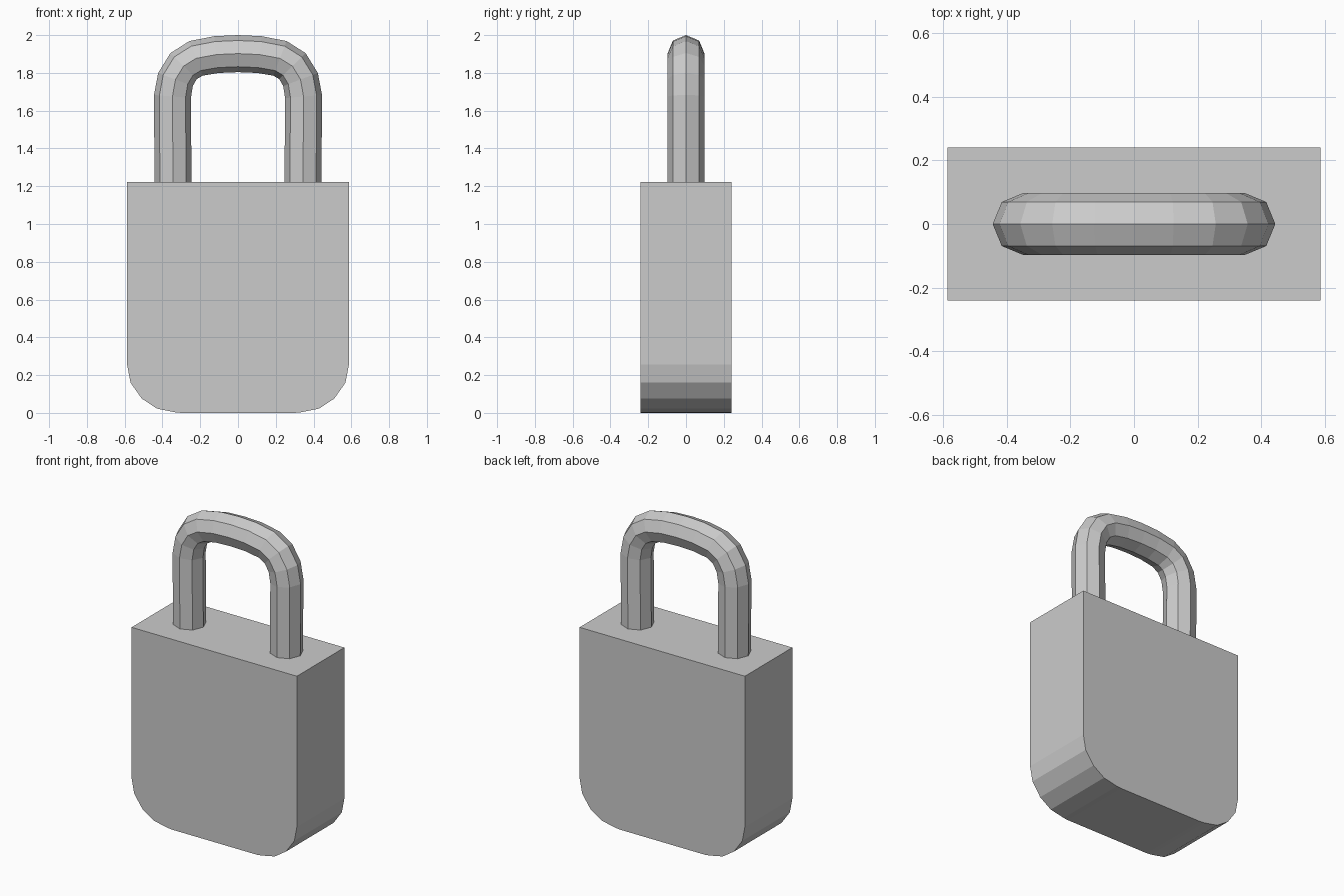
import bpy, bmesh
from math import cos, sin, pi
from mathutils import Vector

if "Cube" in bpy.data.objects:
    bpy.data.objects.remove(bpy.data.objects["Cube"])


def finish(bm, name):
    bmesh.ops.recalc_face_normals(bm, faces=bm.faces)
    mesh = bpy.data.meshes.new(name)
    bm.to_mesh(mesh)
    bm.free()
    obj = bpy.data.objects.new(name, mesh)
    bpy.context.collection.objects.link(obj)
    return obj


def mirrored(half):
    """Complete a left-hand run of (x, z) points with its right-hand mirror."""
    return half + [(-x, z) for x, z in reversed(half) if x != 0]


# Body: slab with rounded bottom corners, extruded front to back
outline = mirrored([(-0.587, 1.222), (-0.587, 0.255), (-0.569, 0.16),
                    (-0.51, 0.076), (-0.43, 0.023), (-0.332, 0.003), (-0.3, 0.0)])
bm = bmesh.new()
front = bm.faces.new([bm.verts.new((x, -0.241, z)) for x, z in outline])
ext = bmesh.ops.extrude_face_region(bm, geom=[front], use_keep_orig=True)
verts = [g for g in ext["geom"] if isinstance(g, bmesh.types.BMVert)]
bmesh.ops.translate(bm, verts=verts, vec=(0, 0.482, 0))
finish(bm, "lock_body")

# Shackle: octagonal bar swept along an arch
path = [Vector((x, 0, z)) for x, z in mirrored(
    [(-0.344, 1.21), (-0.347, 1.675), (-0.331, 1.765), (-0.288, 1.836),
     (-0.222, 1.877), (-0.114, 1.897), (0, 1.902)])]
SIDES, RADIUS = 8, 0.098
bm = bmesh.new()
rings = []
for i, p in enumerate(path):
    before = (p - path[i - 1]).normalized() if i else Vector((0, 0, 1))
    after = (path[i + 1] - p).normalized() if i < len(path) - 1 else Vector((0, 0, -1))
    t = (before + after).normalized()
    outward = Vector((-t.z, 0, t.x))
    rings.append([bm.verts.new(p + RADIUS * (outward * cos(2 * pi * k / SIDES)
                  + Vector((0, 1, 0)) * sin(2 * pi * k / SIDES))) for k in range(SIDES)])
for a, b in zip(rings, rings[1:]):
    for k in range(SIDES):
        n = (k + 1) % SIDES
        bm.faces.new((a[k], a[n], b[n], b[k]))
bm.faces.new(rings[0])
bm.faces.new(rings[-1])
finish(bm, "shackle")
